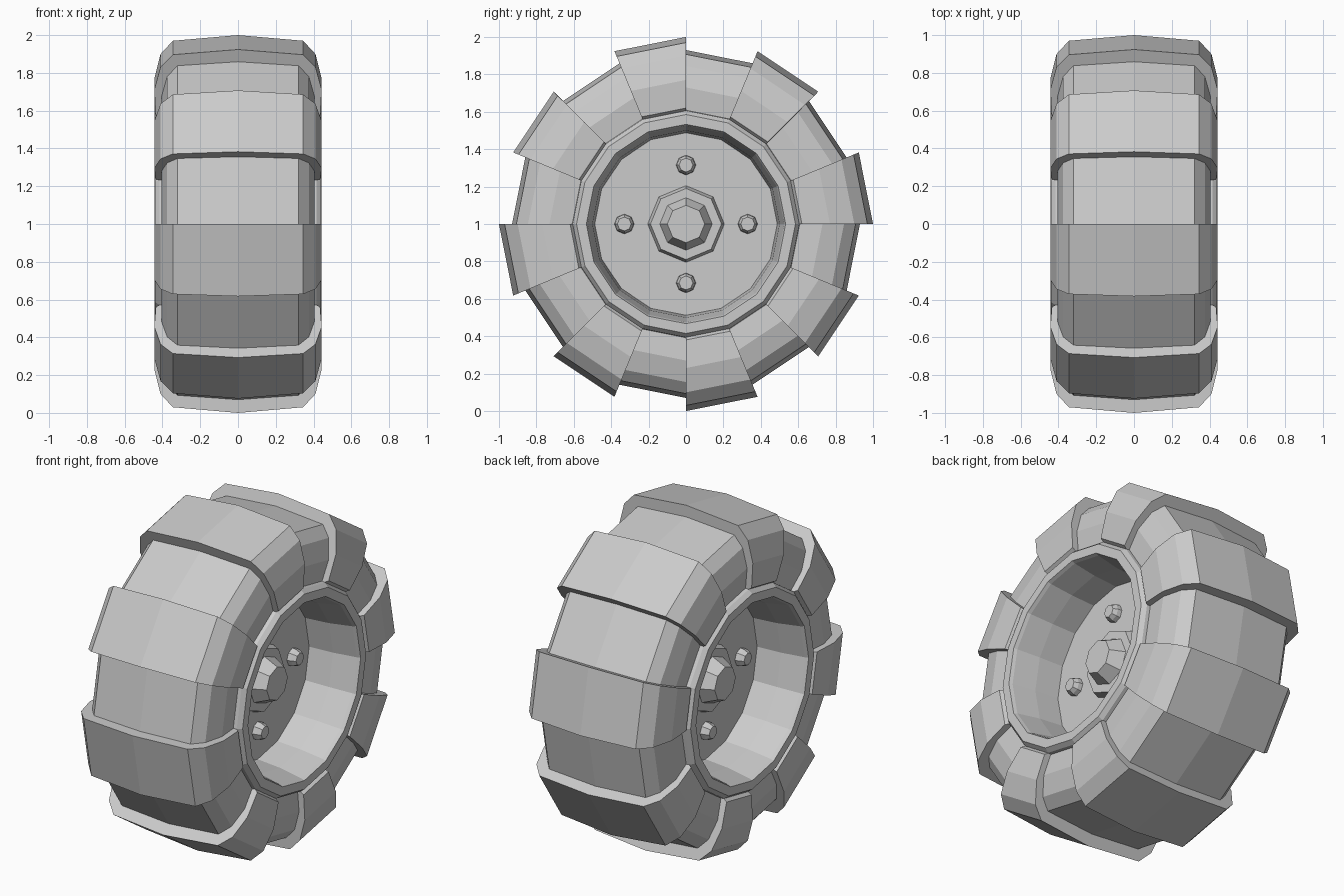
import bpy, bmesh
from math import cos, sin, pi

if "Cube" in bpy.data.objects:
    bpy.data.objects.remove(bpy.data.objects["Cube"])

AXLE_Z = 1.0


def finish(name, bm):
    bmesh.ops.remove_doubles(bm, verts=bm.verts, dist=1e-4)
    bmesh.ops.recalc_face_normals(bm, faces=bm.faces)
    me = bpy.data.meshes.new(name)
    bm.to_mesh(me)
    bm.free()
    ob = bpy.data.objects.new(name, me)
    ob.location.z = AXLE_Z
    bpy.context.collection.objects.link(ob)
    return ob


def ring_points(bm, profile, angle, y=0, z=0):
    return [bm.verts.new((x, y + r * cos(angle), z + r * sin(angle))) for x, r in profile]


def strip(bm, a, b):
    for i in range(len(a) - 1):
        bm.faces.new((a[i], a[i + 1], b[i + 1], b[i]))


def lathe(name, profile, sides, y=0, z=0):
    """Spin an (x, radius) profile about the axle direction; cap its small end."""
    bm = bmesh.new()
    rings = [ring_points(bm, profile, 2 * pi * i / sides, y, z) for i in range(sides)]
    for i in range(sides):
        strip(bm, rings[i], rings[(i + 1) % sides])
    bm.faces.new([r[-1] for r in rings])
    return finish(name, bm)


def both_sides(half):
    return [(-x, r) for x, r in half[:0:-1]] + half


# Tyre: raised tread blocks alternate with low gaps, with step walls between
block = both_sides([(0, 1.0), (.345, .97), (.41, .90), (.443, .77), (.435, .62), (.39, .59)])
gap = both_sides([(0, .93), (.32, .907), (.375, .845), (.405, .73), (.395, .61), (.39, .59)])
bm = bmesh.new()
step = 2 * pi / 16
for i in range(16):
    prof = gap if i % 2 else block
    strip(bm, ring_points(bm, prof, i * step), ring_points(bm, prof, (i + 1) * step))
    walls = [ring_points(bm, p, i * step) for p in (block, gap)]
    for k in range(len(block) - 1):
        quad = [walls[0][k], walls[0][k + 1], walls[1][k + 1], walls[1][k]]
        if k == 0:
            quad.pop()
        elif k == len(block) - 2:
            quad.pop(2)
        bm.faces.new(quad)
finish("tyre", bm)

rim = [(.38, .61), (.415, .605), (.44, .585), (.44, .533), (.42, .525), (.28, .50), (.13, .488)]
hub = [(.13, .205), (.175, .19), (.175, .14), (.26, .10)]
bolt = [(.13, .053), (.155, .05), (.18, .037)]

for side, s in (("right", 1), ("left", -1)):
    flip = lambda p: [(s * x, r) for x, r in p]
    # Dished rim with flat disc
    lathe("rim_" + side, flip(rim), 16)
    # Octagonal hub and cap
    lathe("hub_" + side, flip(hub), 8)
    # Four wheel bolts
    for k in range(4):
        a = k * pi / 2
        lathe("bolt_" + side, flip(bolt), 8, .33 * cos(a), .315 * sin(a))
